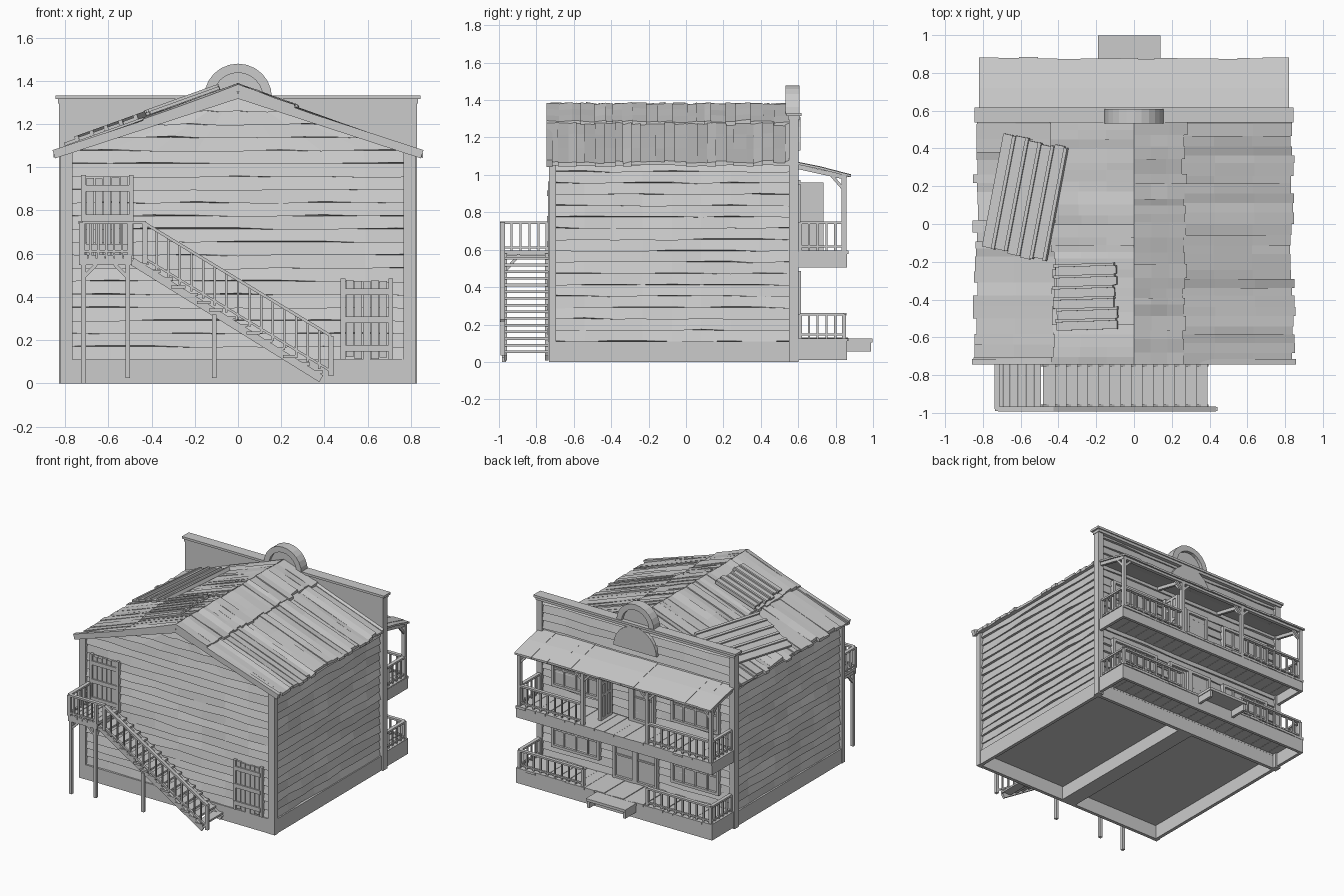
import bpy, bmesh, math, random
from mathutils import Vector, Matrix

if "Cube" in bpy.data.objects:
    bpy.data.objects.remove(bpy.data.objects["Cube"])

random.seed(7)
R = random.uniform


class Part:
    """Collects lofted solids into one flat-shaded object."""
    def __init__(self, name):
        self.name, self.bm = name, bmesh.new()

    def loft(self, rings):
        vs = [[self.bm.verts.new(p) for p in r] for r in rings]
        n = len(vs[0])
        for a, b in zip(vs, vs[1:]):
            for i in range(n):
                self.bm.faces.new((a[i], a[(i + 1) % n], b[(i + 1) % n], b[i]))
        self.bm.faces.new(vs[0][::-1])
        self.bm.faces.new(vs[-1])

    def box(self, x0, x1, y0, y1, z0, z1):
        self.loft([[(x0, y0, z), (x1, y0, z), (x1, y1, z), (x0, y1, z)] for z in (z0, z1)])

    def beam(self, p, q, w, h):
        p, q = Vector(p), Vector(q)
        d = (q - p).normalized()
        s = d.cross(Vector((0, 0, 1)) if abs(d.z) < 0.99 else Vector((1, 0, 0))).normalized()
        u = s.cross(d)
        self.loft([[c + s * a * w / 2 + u * b * h / 2
                    for a, b in ((-1, -1), (1, -1), (1, 1), (-1, 1))] for c in (p, q)])

    def prism(self, xz, y0, y1):
        self.loft([[(x, y, z) for x, z in xz] for y in (y0, y1)])

    def done(self):
        bmesh.ops.recalc_face_normals(self.bm, faces=self.bm.faces)
        me = bpy.data.meshes.new(self.name)
        self.bm.to_mesh(me)
        self.bm.free()
        bpy.context.collection.objects.link(bpy.data.objects.new(self.name, me))


def siding(name, place, u0, u1, z0, z1, gable=False):
    """Warped lap boards; place(u, outward, z) maps to world."""
    p = Part(name)
    z, step = z0, 0.0605
    while z < z1 - 0.02:
        top = min(z + step, z1)
        lim = lambda h: max(0.01, min(u1, (1.36 - h) / 0.365)) if gable else u1
        rings = []
        for i in range(9):
            t, j, o = i / 8, R(-0.006, 0.006), R(0.012, 0.022)
            f = lambda h: (-lim(h) + 2 * lim(h) * t) if gable else u0 + (u1 - u0) * t
            rings.append([place(f(z), -0.004, z), place(f(z), o, z + j),
                          place(f(top), 0.004, top), place(f(top), -0.004, top)])
        p.loft(rings)
        z += step
    p.done()


def railing(p, a, b, h, n, w=0.022):
    a, b, up = Vector(a), Vector(b), Vector((0, 0, h))
    p.beam(a + up, b + up, w * 1.2, 0.014)
    low = Vector((0, 0, 0.022))
    p.beam(a + low, b + low, w * 0.7, 0.011)
    for i in range(n + 1):
        c = a.lerp(b, i / n)
        s = w if i in (0, n) else w * 0.5
        p.beam(c, c + up, s, s)


def window(p, x0, x1, z0, z1, cols, rows, y=0.59):
    t = 0.02
    p.box(x0, x1, y - 0.01, y + 0.006, z0, z1)
    for a, b in ((x0, x0 + t), (x1 - t, x1)):
        p.box(a, b, y, y + 0.024, z0, z1)
    for a, b in ((z0, z0 + t), (z1 - t, z1)):
        p.box(x0 + t, x1 - t, y, y + 0.024, a, b)
    for i in range(1, cols):
        x = x0 + (x1 - x0) * i / cols
        p.box(x - 0.006, x + 0.006, y, y + 0.016, z0 + t, z1 - t)
    for i in range(1, rows):
        z = z0 + (z1 - z0) * i / rows
        p.box(x0 + t, x1 - t, y, y + 0.014, z - 0.006, z + 0.006)


# Foundation skirt, centre joist and floor
p = Part("foundation")
for s in (-1, 1):
    p.box(s * 0.79, s * 0.815, -0.73, 0.575, 0, 0.11)
p.box(-0.79, 0.79, -0.73, -0.705, 0, 0.11)
p.box(-0.79, 0.79, 0.55, 0.575, 0, 0.11)
p.box(-0.06, 0.06, -0.705, 0.55, 0.0, 0.10)
p.done()

# House core, siding and corner trim
p = Part("house_core")
p.prism([(-0.785, 0.1), (0.785, 0.1), (0.785, 1.07), (0, 1.355), (-0.785, 1.07)], -0.7, 0.55)
p.done()
siding("stair_wall_siding", lambda u, o, z: (u, -0.703 - o, z), -0.785, 0.785, 0.11, 1.345, True)
siding("right_siding", lambda u, o, z: (0.788 + o, u, z), -0.7, 0.55, 0.11, 1.07)
siding("left_siding", lambda u, o, z: (-0.788 - o, u, z), -0.7, 0.55, 0.11, 1.07)
siding("porch_wall_siding", lambda u, o, z: (u, 0.576 + o, z), -0.8, 0.8, 0.12, 1.3)
p = Part("corner_trim")
for s in (-1, 1):
    p.box(s * 0.765, s * 0.82, -0.732, -0.705, 0, 1.07)
    p.box(s * 0.79, s * 0.82, -0.732, -0.695, 0, 1.07)
    p.box(s * 0.785, s * 0.828, 0.55, 0.602, 0, 1.31)
p.done()

# False front with cornice, arch and round panel
p = Part("false_front")
p.box(-0.82, 0.82, 0.55, 0.576, 0.1, 1.31)
p.box(-0.832, 0.832, 0.545, 0.61, 1.295, 1.315)
p.box(-0.845, 0.845, 0.537, 0.618, 1.315, 1.332)
arc = lambda r, zc, n=12: [(r * math.cos(math.pi * i / n), zc + r * math.sin(math.pi * i / n)) for i in range(n + 1)]
p.prism(arc(0.13, 1.32), 0.555, 0.585)
outer, inner = arc(0.157, 1.322), arc(0.115, 1.322)
p.loft([[(a[0], 0.533, a[1]), (a[0], 0.608, a[1]), (b[0], 0.608, b[1]), (b[0], 0.533, b[1])]
        for a, b in zip(outer, inner)])
p.prism(arc(0.18, 1.13), 0.58, 0.612)
p.done()


# Plank roof: two overlapping courses on each slope
def roof_z(x):
    return 1.365 - 0.36 * abs(x)


p = Part("roof_planks")
for s in (-1, 1):
    for start, end, lift in ((0.0, 0.43 if s < 0 else 0.27, 0.012), (0.22, 0.84, 0.0)):
        y = -0.745
        while y < 0.545:
            w = min(R(0.035, 0.085), 0.55 - y)
            la, lb = R(0, 0.012) + lift, R(0, 0.012) + lift
            e = end + R(-0.015, 0.015)
            rings = []
            for i in range(4):
                x = start + (e - start) * i / 3
                z, ja, jb = roof_z(x), R(-0.003, 0.003), R(-0.003, 0.003)
                rings.append([(s * x, y, z - 0.014), (s * x, y + w, z - 0.014),
                              (s * x, y + w, z + lb + jb), (s * x, y, z + la + ja)])
            p.loft(rings)
            y += w
p.done()
p = Part("barge_boards")
for s in (-1, 1):
    p.beam((0, -0.73, 1.338), (s * 0.852, -0.73, 1.045 + 0.015), 0.03, 0.04)
p.done()


# Loose ribbed roof patches
def patch(name, cx, cy, length, width, turn, lift, ribs):
    q = Part(name)
    m = (Matrix.Translation((cx, cy, roof_z(cx) + lift)) @ Matrix.Rotation(-math.atan(0.36), 4, 'Y')
         @ Matrix.Rotation(turn, 4, 'Z'))
    step = width / ribs
    for i in range(ribs):
        a = -width / 2 + i * step
        for u0, u1, h in ((a, a + step * 0.75, 0.01 + R(0, 0.006)), (a + step * 0.75, a + step, 0.022)):
            j = R(-0.012, 0.012)
            q.loft([[m @ Vector(c) for c in ((u0, v, -0.004), (u1, v, -0.004), (u1, v, h), (u0, v, h))]
                    for v in (-length / 2 + j, length / 2 + j)])
    q.done()


patch("roof_patch_large", -0.575, 0.14, 0.61, 0.37, -0.2, 0.026, 5)
patch("roof_patch_small", -0.255, -0.385, 0.34, 0.35, math.pi / 2 + 0.03, 0.03, 6)

# Porch decks: fascia frame, boards and the front step
p = Part("porch_decks")
for z0, z1 in ((0.01, 0.125), (0.505, 0.59)):
    p.box(-0.82, 0.82, 0.838, 0.86, z0, z1)
    for s in (-1, 1):
        p.box(s * 0.797, s * 0.82, 0.575, 0.838, z0, z1)
    for i in range(20):
        x = -0.82 + 0.082 * i
        p.box(x, x + 0.08, 0.575, 0.862 + R(0, 0.006), z1 - 0.014, z1 + R(0, 0.006))
p.box(-0.19, 0.14, 0.86, 0.998, 0.105, 0.125)
for x in (-0.185, 0.115):
    p.box(x, x + 0.02, 0.86, 0.99, 0.055, 0.105)
p.done()

# Porch railings, posts and braces
p = Part("porch_railings")
for z, h in ((0.125, 0.13), (0.595, 0.15)):
    for s in (-1, 1):
        railing(p, (s * 0.8, 0.845, z), (s * 0.27, 0.845, z), h, 9)
        railing(p, (s * 0.8, 0.61, z), (s * 0.8, 0.845, z), h, 5)
p.done()
p = Part("porch_posts")
for x in (-0.8, -0.27, 0.27, 0.8):
    p.box(x - 0.013, x + 0.013, 0.832, 0.858, 0.59, 0.99)
    p.beam((x, 0.845, 0.92), (x, 0.78, 0.995), 0.016, 0.016)
    for s in (-1, 1):
        if abs(x + s * 0.07) < 0.82:
            p.beam((x, 0.845, 0.92), (x + s * 0.07, 0.845, 0.99), 0.016, 0.016)
    p.beam((x, 0.59, 1.045), (x, 0.86, 0.985), 0.02, 0.024)
p.box(-0.815, 0.815, 0.832, 0.858, 0.975, 1.0)
p.done()
p = Part("porch_roof")
x = -0.82
while x < 0.815:
    w = min(R(0.06, 0.13), 0.82 - x)
    e, h = 0.872 + R(0, 0.012), R(0, 0.006)
    p.loft([[(x, y, z - 0.012), (x + w, y, z - 0.012), (x + w, y, z + h), (x, y, z + h)]
            for y, z in ((0.58, 1.07), (0.72, 1.042), (e, 1.0))])
    x += w
p.done()

# Windows and doors facing the porch
p = Part("porch_windows")
for s in (-1, 1):
    a, b = sorted((s * 0.3, s * 0.7))
    window(p, a, b, 0.22, 0.485, 4, 2)
    window(p, a, b, 0.68, 0.95, 4, 2)
p.done()
p = Part("porch_doors")
window(p, -0.185, 0.0, 0.125, 0.485, 1, 2)
window(p, 0.0, 0.185, 0.125, 0.485, 1, 2)
window(p, -0.16, 0.03, 0.595, 0.96, 1, 2)
for x in (0.03, 0.205):
    p.box(x, x + 0.022, 0.58, 0.612, 0.595, 0.97)
p.box(0.03, 0.227, 0.58, 0.612, 0.95, 0.972)
p.done()
p = Part("open_door_leaf")
p.box(0.203, 0.213, 0.6, 0.735, 0.595, 0.96)
for y in (0.6, 0.66, 0.715):
    p.box(0.196, 0.22, y, y + 0.02, 0.595, 0.96)
for z in (0.595, 0.77, 0.86, 0.94):
    p.box(0.197, 0.219, 0.6, 0.735, z, z + 0.02)
p.done()

# Boarded plank doors on the stair side
for name, x0, z0, z1 in (("upper_plank_door", -0.725, 0.575, 0.965), ("lower_plank_door", 0.475, 0.11, 0.485)):
    p = Part(name)
    for i in range(5):
        x = x0 + 0.024 + i * 0.039
        p.box(x, x + 0.035, -0.732, -0.7, z0 + R(0, 0.015), z1 - R(0.005, 0.02))
    for x in (x0, x0 + 0.22):
        p.box(x, x + 0.022, -0.738, -0.7, z0, z1)
    for t in (0.1, 0.45, 0.8):
        z = z0 + (z1 - z0) * t
        p.box(x0 + 0.01, x0 + 0.23, -0.742, -0.725, z, z + 0.03)
    p.done()

# Stair landing with posts and braces
p = Part("stair_landing")
for i in range(6):
    x = -0.735 + i * 0.041
    p.box(x, x + 0.038, -0.985, -0.71, 0.575, 0.592 + R(0, 0.005))
p.box(-0.735, -0.49, -0.985, -0.965, 0.548, 0.577)
for x, top in ((-0.715, 0.58), (-0.51, 0.58), (-0.11, 0.32)):
    p.box(x - 0.011, x + 0.011, -0.985, -0.962, 0.0 if x < -0.7 else 0.025, top)
for x, d in ((-0.715, 0.06), (-0.51, -0.06)):
    p.beam((x, -0.973, 0.49), (x + d, -0.973, 0.55), 0.016, 0.016)
    p.beam((x, -0.973, 0.48), (x, -0.89, 0.575), 0.016, 0.016)
    p.beam((x, -0.975, 0.56), (x, -0.71, 0.56), 0.018, 0.026)
p.done()

# Staircase
p = Part("staircase")
for y in (-0.965, -0.745):
    p.beam((-0.49, y, 0.565), (0.385, y, 0.022), 0.018, 0.036)
for i in range(15):
    x, z = -0.445 + i * 0.0575, 0.553 - i * 0.0357
    p.box(x - 0.034 + R(-0.004, 0.004), x + 0.03, -0.98 + R(-0.006, 0.006), -0.735, z - 0.006, z + 0.008)
p.done()
p = Part("stair_railings")
railing(p, (-0.72, -0.98, 0.59), (-0.5, -0.98, 0.59), 0.155, 6)
railing(p, (-0.725, -0.98, 0.59), (-0.725, -0.74, 0.59), 0.155, 5)
railing(p, (-0.43, -0.98, 0.555), (0.43, -0.98, 0.035), 0.185, 16)
p.beam((-0.5, -0.98, 0.745), (-0.425, -0.98, 0.745), 0.026, 0.014)
p.done()
